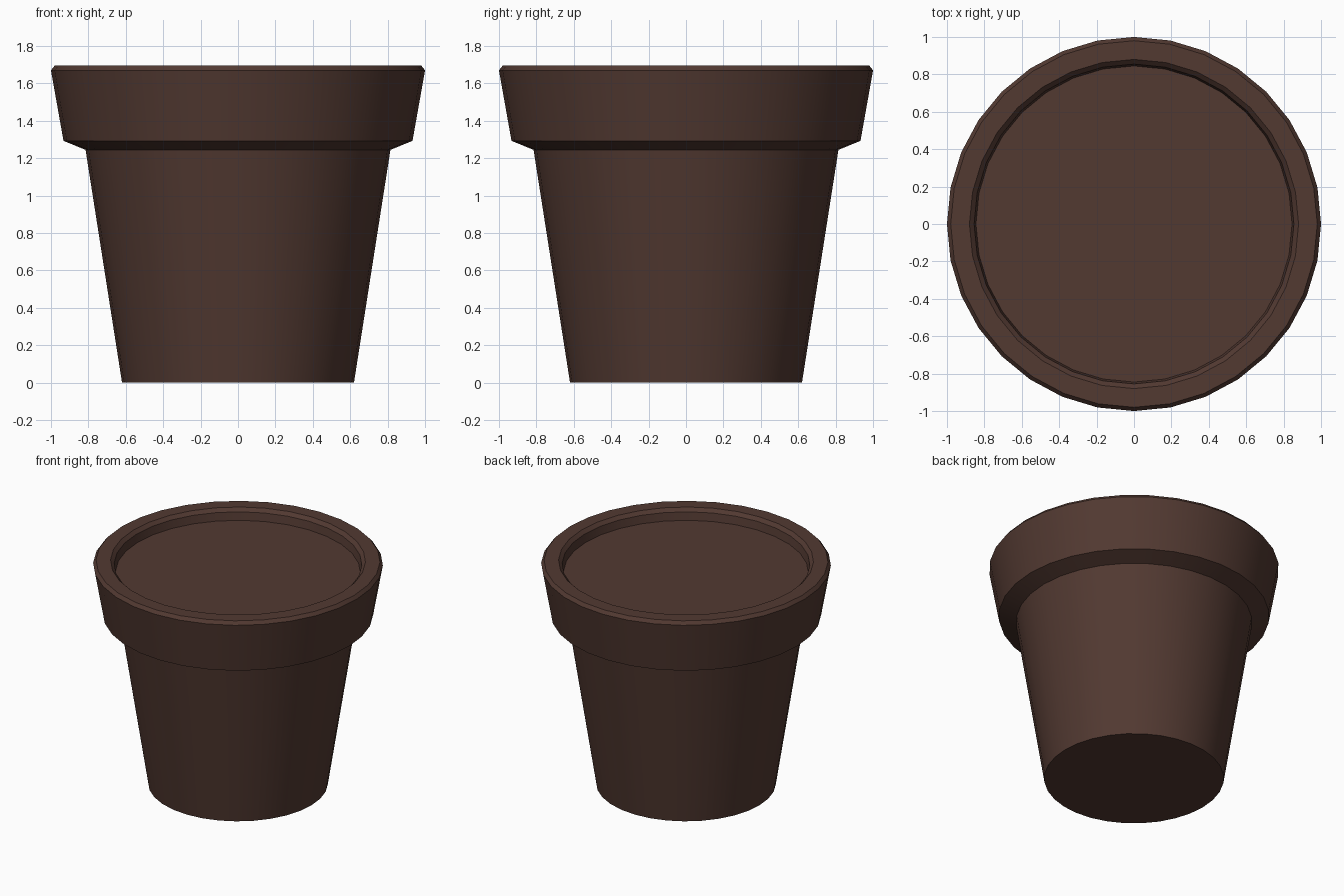
import bpy, bmesh, math

if "Cube" in bpy.data.objects:
    bpy.data.objects.remove(bpy.data.objects["Cube"])

SIDES = 32


def material(name, rgb):
    m = bpy.data.materials.new(name)
    m.diffuse_color = (*rgb, 1.0)
    m.use_nodes = True
    m.node_tree.nodes["Principled BSDF"].inputs["Base Color"].default_value = m.diffuse_color
    return m


def lathe(name, profile, mat, cap_first=False, cap_last=False):
    """Revolve (radius, z) points around z, listed from the bottom outside upwards."""
    bm = bmesh.new()
    rings = [[bm.verts.new((r * math.cos(2 * math.pi * i / SIDES),
                            r * math.sin(2 * math.pi * i / SIDES), z))
              for i in range(SIDES)] for r, z in profile]
    for a, b in zip(rings, rings[1:]):
        for i in range(SIDES):
            j = (i + 1) % SIDES
            bm.faces.new((a[i], a[j], b[j], b[i]))
    if cap_first:
        bm.faces.new(rings[0][::-1])
    if cap_last:
        bm.faces.new(rings[-1])
    mesh = bpy.data.meshes.new(name)
    bm.to_mesh(mesh)
    bm.free()
    mesh.materials.append(mat)
    obj = bpy.data.objects.new(name, mesh)
    bpy.context.collection.objects.link(obj)
    bpy.ops.object.select_all(action='DESELECT')
    obj.select_set(True)
    bpy.context.view_layer.objects.active = obj
    bpy.ops.object.shade_smooth_by_angle(angle=math.radians(25))
    return obj


brown = material("dark_brown_clay", (0.084, 0.041, 0.031))

# Tapered pot with flared collar, bevelled lip and short inner wall
lathe("pot", [(0.62, 0.0), (0.815, 1.245), (0.933, 1.293), (1.0, 1.67),
              (0.98, 1.695), (0.88, 1.695), (0.855, 1.67), (0.845, 1.61)],
      brown, cap_first=True)

# Soil disc just below the lip
lathe("soil", [(0.845, 1.61)], brown, cap_last=True)
